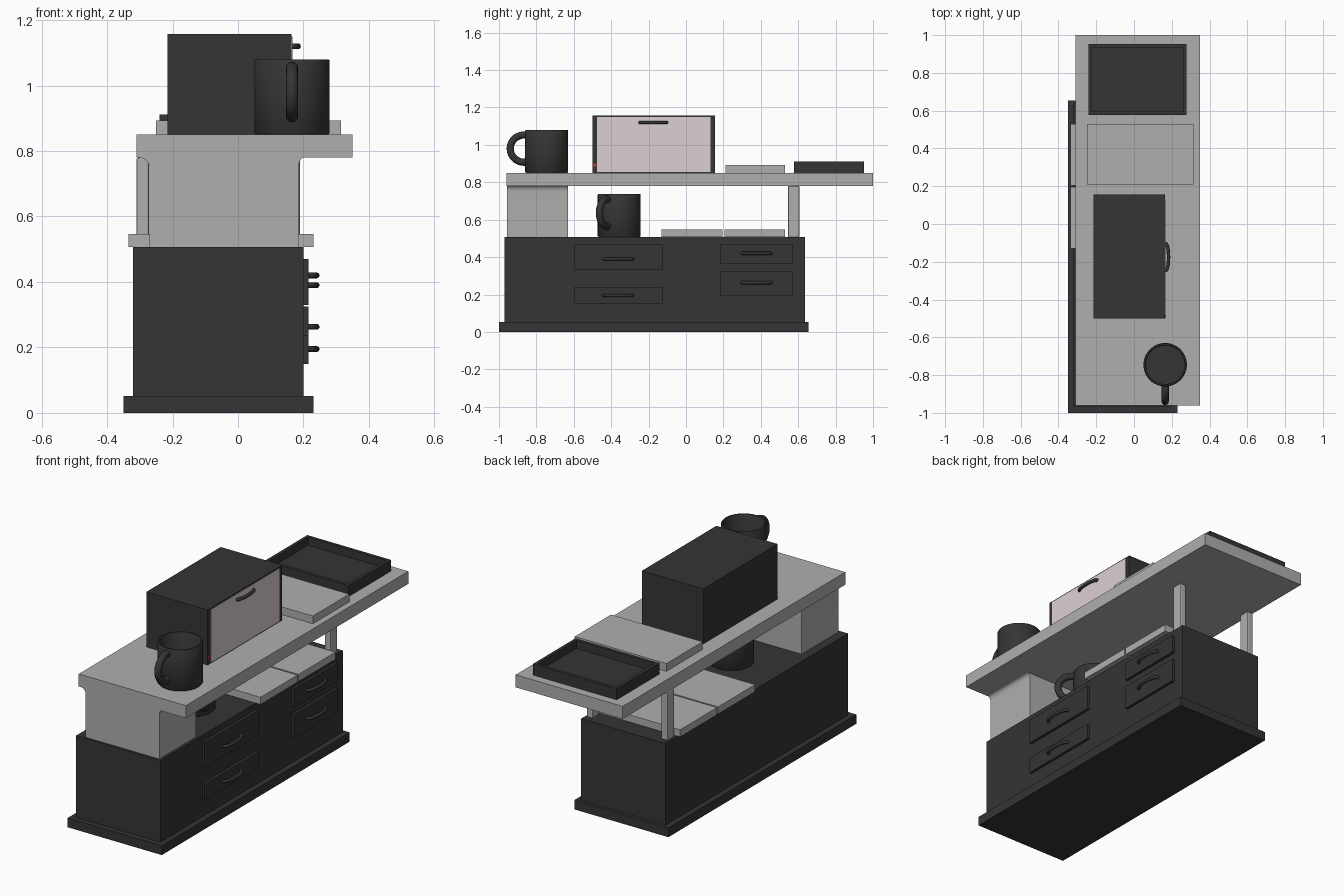
import bpy, bmesh, math
from mathutils import Matrix, Vector

if "Cube" in bpy.data.objects:
    bpy.data.objects.remove(bpy.data.objects["Cube"])


def material(name, rgb):
    m = bpy.data.materials.new(name)
    m.diffuse_color = (*rgb, 1)
    m.use_nodes = True
    m.node_tree.nodes["Principled BSDF"].inputs["Base Color"].default_value = m.diffuse_color
    return m


DARK = material("charcoal", (0.035, 0.035, 0.035))
GREY = material("light_grey", (0.43, 0.43, 0.43))
PINK = material("pale_pink", (0.72, 0.63, 0.65))
RED = material("red", (0.6, 0.03, 0.03))


def add(name, bm, mat, smooth=False):
    bmesh.ops.recalc_face_normals(bm, faces=bm.faces)
    me = bpy.data.meshes.new(name)
    bm.to_mesh(me)
    bm.free()
    ob = bpy.data.objects.new(name, me)
    bpy.context.collection.objects.link(ob)
    me.materials.append(mat)
    if smooth:
        shade(ob)
    return ob


def shade(ob):
    bpy.ops.object.select_all(action='DESELECT')
    ob.select_set(True)
    bpy.context.view_layer.objects.active = ob
    bpy.ops.object.shade_smooth_by_angle(angle=math.radians(40))


def box(name, x, y, z, mat, inset=None):
    """Box from ranges; inset=(rim, depth) hollows the top."""
    bm = bmesh.new()
    c = Vector((sum(x) / 2, sum(y) / 2, sum(z) / 2))
    s = (x[1] - x[0], y[1] - y[0], z[1] - z[0])
    bmesh.ops.create_cube(bm, size=1, matrix=Matrix.Translation(c) @ Matrix.Diagonal((*s, 1)))
    if inset:
        bm.normal_update()
        top = max(bm.faces, key=lambda f: f.calc_center_median().z)
        bmesh.ops.inset_region(bm, faces=[top], thickness=inset[0])
        ext = bmesh.ops.extrude_discrete_faces(bm, faces=[top])["faces"][0]
        bmesh.ops.translate(bm, verts=ext.verts, vec=(0, 0, -inset[1]))
    return add(name, bm, mat)


def tube(name, pts, radius, mat):
    """Round bar following a path, converted to mesh."""
    cu = bpy.data.curves.new(name, 'CURVE')
    cu.dimensions = '3D'
    cu.bevel_depth = radius
    cu.bevel_resolution = 4
    cu.use_fill_caps = True
    sp = cu.splines.new('POLY')
    sp.points.add(len(pts) - 1)
    for p, co in zip(sp.points, pts):
        p.co = (*co, 1)
    ob = bpy.data.objects.new(name, cu)
    bpy.context.collection.objects.link(ob)
    cu.materials.append(mat)
    bpy.ops.object.select_all(action='DESELECT')
    ob.select_set(True)
    bpy.context.view_layer.objects.active = ob
    bpy.ops.object.convert(target='MESH')
    shade(bpy.context.view_layer.objects.active)


def pull(name, x, y, z, length, reach):
    """Bowed drawer pull standing off a face at x."""
    half = length / 2 - 0.008
    pts = [(x + reach * math.sin(math.pi * i / 16) ** 0.7, y - half * math.cos(math.pi * i / 16), z)
           for i in range(17)]
    tube(name, pts, 0.009, DARK)


def mug(name, x, y, z, angle):
    prof = [(0, 0), (.110, 0), (.115, .006), (.115, .226), (.112, .23),
            (.105, .23), (.102, .226), (.102, .015), (0, .015)]
    bm = bmesh.new()
    vs = [bm.verts.new((r, 0, h)) for r, h in prof]
    es = [bm.edges.new(e) for e in zip(vs, vs[1:])]
    bmesh.ops.spin(bm, geom=vs + es, cent=(0, 0, 0), axis=(0, 0, 1), angle=math.tau, steps=48)
    bmesh.ops.remove_doubles(bm, verts=bm.verts, dist=1e-5)
    bmesh.ops.translate(bm, verts=bm.verts, vec=(x, y, z))
    add(name + "_cup", bm, DARK, True)
    pts = []
    for i in range(25):
        t = math.radians(100 - 200 * i / 24)
        r, h = 0.12 + 0.075 * math.cos(t), 0.13 + 0.073 * math.sin(t)
        pts.append((x + r * math.cos(angle), y + r * math.sin(angle), z + h))
    tube(name + "_handle", pts, 0.019, DARK)


# Cabinet
box("plinth", (-.35, .23), (-1, .655), (0, .052), DARK)
box("cabinet_body", (-.32, .2), (-.97, .637), (.052, .507), DARK)

# Drawers: y range, z range, pull height
drawers = [((-.60, -.125), (.33, .47), .39), ((-.60, -.125), (.15, .238), .195),
           ((.185, .57), (.367, .468), .42), ((.185, .57), (.193, .325), .263)]
for i, (y, z, hz) in enumerate(drawers):
    box(f"drawer_{i}", (.195, .215), y, z, DARK)
    pull(f"drawer_pull_{i}", .213, sum(y) / 2, hz, .17, .027)

# Raised table top
box("table_top", (-.31, .35), (-.96, 1), (.78, .85), GREY)

# End support with flared top edges
def fillet(cx, r, sign):
    return [(cx + sign * r * math.cos(math.radians(a)), .75 + .03 * math.sin(math.radians(a)))
            for a in range(0, 91, 15)]

left = fillet(-.305, .035, 1)
right = fillet(.202, .017, -1)
prof = [(-.27, .507)] + left + right[::-1] + [(.185, .507)]
bm = bmesh.new()
face = bm.faces.new([bm.verts.new((x, -.957, z)) for x, z in prof])
ext = bmesh.ops.extrude_face_region(bm, geom=[face])["geom"]
bmesh.ops.translate(bm, verts=[v for v in ext if isinstance(v, bmesh.types.BMVert)], vec=(0, .325, 0))
add("end_support", bm, GREY, True)

# Legs
for side, x in (("rear", (-.31, -.272)), ("front", (.152, .19))):
    leg = box(f"{side}_leg", x, (.545, .607), (.507, .78), GREY)
    b = leg.modifiers.new("bevel", 'BEVEL')
    b.width = .006
    b.segments = 2

# Flat boxes on cabinet and table
box("flat_box_a", (-.335, .23), (-.13, .196), (.507, .547), GREY)
box("flat_box_b", (-.335, .23), (.205, .53), (.507, .547), GREY)
box("flat_box_top", (-.25, .315), (.21, .53), (.85, .893), GREY)

# Tray
box("tray", (-.24, .277), (.578, .953), (.85, .912), DARK, inset=(.025, .045))

# Oven
box("oven_body", (-.215, .163), (-.5, .155), (.85, 1.157), DARK)
box("oven_door", (.15, .166), (-.475, .13), (.856, 1.15), PINK)
pull("oven_pull", .163, -.175, 1.12, .16, .02)
box("oven_light", (.155, .169), (-.495, -.478), (.882, .9), RED)

# Mugs
mug("upper_mug", .165, -.745, .85, math.radians(-90))
mug("lower_mug", -.03, -.357, .507, math.radians(-33))
